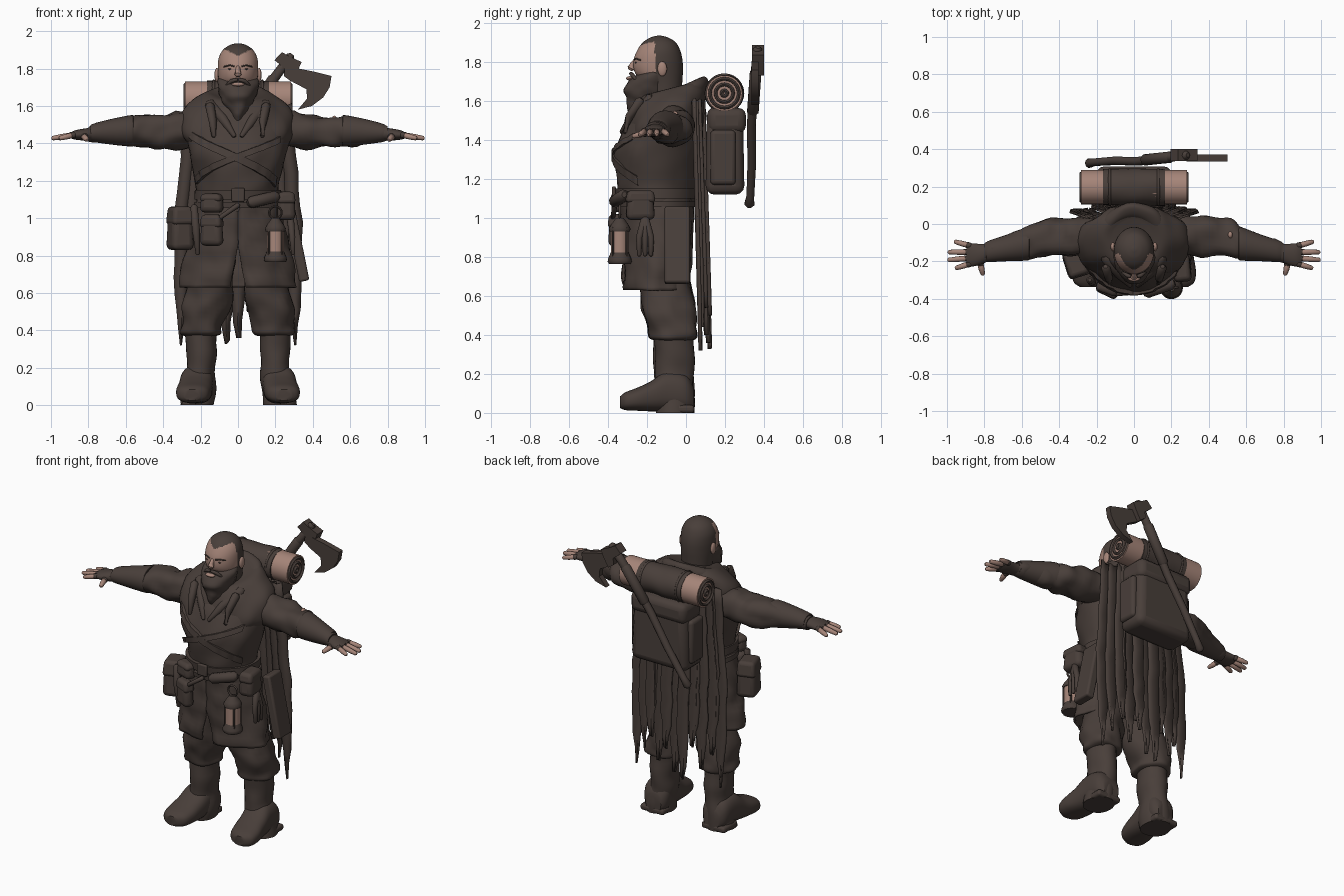
import bpy, bmesh, math, random
from mathutils import Vector, noise

if "Cube" in bpy.data.objects:
    bpy.data.objects.remove(bpy.data.objects["Cube"])

random.seed(4)


def material(name, c):
    m = bpy.data.materials.new(name)
    m.diffuse_color = (*c, 1)
    m.use_nodes = True
    m.node_tree.nodes["Principled BSDF"].inputs["Base Color"].default_value = m.diffuse_color
    return m


DARK = material("dark_brown", (0.066, 0.049, 0.042))
SKIN = material("warm_skin", (0.38, 0.235, 0.19))


def make(name, verts, faces, mat=DARK):
    me = bpy.data.meshes.new(name)
    me.from_pydata([tuple(v) for v in verts], [], faces)
    bm = bmesh.new()
    bm.from_mesh(me)
    bmesh.ops.recalc_face_normals(bm, faces=bm.faces)
    bm.to_mesh(me)
    bm.free()
    ob = bpy.data.objects.new(name, me)
    bpy.context.collection.objects.link(ob)
    me.materials.append(mat)
    return ob


def dense(rings, k=4):
    """Smooth interpolation through a list of (x, y, z, a, b) sections."""
    out, r = [], [rings[0]] + list(rings) + [rings[-1]]
    for i in range(1, len(r) - 2):
        for j in range(k):
            t = j / k
            out.append([0.5 * (2 * q + (s - p) * t + (2*p - 5*q + 4*s - u) * t*t + (3*q - p - 3*s + u) * t**3)
                        for p, q, s, u in zip(r[i-1], r[i], r[i+1], r[i+2])])
    return out + [list(rings[-1])]


def section(ring, t, axis="z", e=2.0):
    x, y, z, a, b = ring
    s, c = math.sin(t), math.cos(t)
    u = a * math.copysign(abs(s) ** (2 / e), s)
    v = -b * math.copysign(abs(c) ** (2 / e), c)
    return Vector({"z": (x+u, y+v, z), "x": (x, y+u, z+v), "y": (x+u, y, z+v)}[axis])


def loft(name, rings, axis="z", mat=DARK, n=28, e=2.0, wrinkle=0.0, freq=9, tilt=0.0, gap=None, k=4):
    rows, verts, faces = dense(rings, k), [], []
    for r in rows:
        g = gap(r[2]) if gap else 0
        ctr = Vector(r[:3])
        for i in range(n):
            t = g + (2*math.pi - 2*g) * i / (n - 1 if gap else n)
            p = section(r, t, axis, e)
            if wrinkle:
                p += (p - ctr).normalized() * noise.noise(p * freq) * wrinkle
            p.z += tilt * (p.y - r[1])
            verts.append(p)
    for j in range(len(rows) - 1):
        for i in range(n - 1 if gap else n):
            h = (i + 1) % n
            faces.append((j*n+i, j*n+h, (j+1)*n+h, (j+1)*n+i))
    if not gap:
        faces += [tuple(range(n)), tuple(range((len(rows)-1)*n, len(rows)*n))]
    return make(name, verts, faces, mat)


def tube(name, pts, r, mat=DARK, n=10, round_ends=True):
    """Rod following points; r is one radius or one per point."""
    pts = [Vector(p) for p in pts]
    rs = list(r) if isinstance(r, (list, tuple)) else [r] * len(pts)
    if round_ends:
        d0, d1 = (pts[1]-pts[0]).normalized(), (pts[-1]-pts[-2]).normalized()
        pts = [pts[0] - d0*rs[0]*0.6] + pts + [pts[-1] + d1*rs[-1]*0.6]
        rs = [rs[0]*0.5] + rs + [rs[-1]*0.5]
    verts, faces = [], []
    for i, p in enumerate(pts):
        d = (pts[min(i+1, len(pts)-1)] - pts[max(i-1, 0)]).normalized()
        a = d.cross(Vector((0.1, 0.2, 1)) if abs(d.z) < 0.9 else Vector((1, 0, 0))).normalized()
        b = d.cross(a)
        verts += [p + (a*math.cos(2*math.pi*k/n) + b*math.sin(2*math.pi*k/n)) * rs[i] for k in range(n)]
    for j in range(len(pts) - 1):
        faces += [(j*n+k, j*n+(k+1) % n, (j+1)*n+(k+1) % n, (j+1)*n+k) for k in range(n)]
    faces += [tuple(range(n)), tuple(range(len(verts)-n, len(verts)))]
    return make(name, verts, faces, mat)


def box(name, loc, size, rot=(0, 0, 0), bevel=0.015, mat=DARK, top=1.0):
    verts = [(x*size[0]/2*(top if z > 0 else 1), y*size[1]/2*(top if z > 0 else 1), z*size[2]/2)
             for z in (-1, 1) for x, y in ((-1, -1), (1, -1), (1, 1), (-1, 1))]
    ob = make(name, verts, [(0, 1, 2, 3), (4, 5, 6, 7), (0, 1, 5, 4), (1, 2, 6, 5), (2, 3, 7, 6), (3, 0, 4, 7)], mat)
    ob.location, ob.rotation_euler = loc, rot
    m = ob.modifiers.new("bevel", "BEVEL")
    m.width, m.segments = bevel, 3


def ball(name, loc, size, mat=DARK):
    bpy.ops.mesh.primitive_uv_sphere_add(segments=20, ring_count=12, location=loc)
    ob = bpy.context.object
    ob.name, ob.scale = name, size
    ob.data.materials.append(mat)


def ring(name, loc, R, r, rot=(0, 0, 0)):
    bpy.ops.mesh.primitive_torus_add(location=loc, rotation=rot, major_radius=R, minor_radius=r,
                                     major_segments=24, minor_segments=8)
    bpy.context.object.name = name
    bpy.context.object.data.materials.append(DARK)


def prism(name, pts, y0, y1):
    n = len(pts)
    return make(name, [(x, y, z) for y in (y0, y1) for x, z in pts], [tuple(range(n)), tuple(range(n, 2*n))] +
                [(i, (i+1) % n, n+(i+1) % n, n+i) for i in range(n)])


def band(name, rings, t0, t1, z0, z1, width, off=0.014, n=40):
    """Strap lying on a lofted body, running between two angles and heights."""
    rows, verts = dense(rings), []
    for i in range(n + 1):
        f = i / n
        for dz, o in ((-1, -0.01), (-1, off), (1, off), (1, -0.01)):
            z = z0 + (z1-z0)*f + dz*width/2
            r = list(min(rows, key=lambda q: abs(q[2]-z)))
            r[2], r[3], r[4] = z, r[3]+o, r[4]+o
            verts.append(section(r, t0 + (t1-t0)*f))
    return make(name, verts, [(4*i+k, 4*i+(k+1) % 4, 4*i+4+(k+1) % 4, 4*i+4+k) for i in range(n) for k in range(4)])


# Torso, skirt, shoulder mantle and hood that dips at the front
TORSO = [(0, -.15, 1.0, .225, .18), (0, -.152, 1.12, .213, .193), (0, -.152, 1.2, .222, .203), (0, -.15, 1.34, .262, .217),
         (0, -.125, 1.45, .28, .198), (0, -.095, 1.54, .255, .17), (0, -.075, 1.6, .16, .13)]
loft("torso", TORSO, wrinkle=.014, n=40)
skirt = loft("tunic_skirt", [(0, -.15, 1.12, .215, .19), (0, -.15, 1.0, .245, .185), (0, -.15, .85, .275, .18),
                             (0, -.15, .72, .3, .175), (0, -.15, .63, .31, .172)],
             wrinkle=.022, freq=11, n=48, gap=lambda z: max(0.005, (.86-z)*.6))
skirt.modifiers.new("cloth", "SOLIDIFY").thickness = .014
loft("shoulder_mantle", [(0, -.105, 1.42, .285, .205), (0, -.105, 1.47, .305, .208), (0, -.095, 1.555, .3, .195),
                         (0, -.085, 1.62, .24, .18), (0, -.075, 1.665, .165, .16), (0, -.075, 1.66, .1, .11)],
     wrinkle=.024, n=44, tilt=.26)
loft("hood_collar", [(0, -.075, 1.56, .2, .18), (0, -.07, 1.62, .19, .178), (0, -.065, 1.655, .155, .16),
                     (0, -.07, 1.65, .115, .125), (0, -.08, 1.6, .09, .1)], wrinkle=.02, n=36, tilt=.45)

# Belts, buckle and chest straps
band("belt", TORSO, -math.pi, math.pi, 1.125, 1.125, .05, .018, 64)
band("lower_belt", TORSO, -math.pi, math.pi, 1.07, 1.07, .03, .02, 64)
box("belt_buckle", (0, -.37, 1.125), (.07, .02, .075), bevel=.008)
band("chest_strap", TORSO, -1.1, 1.1, 1.45, 1.19, .045)
band("cross_strap", TORSO, -1.3, .9, 1.2, 1.42, .035)
for s in (-1, 1):
    tube("scarf_end", [(s*.15, -.235, 1.6), (s*.135, -.29, 1.52), (s*.13, -.315, 1.44)], [.025, .022, .012])
    tube("scarf_fold", [(s*.15, -.18, 1.61), (s*.08, -.265, 1.53), (s*.02, -.33, 1.44)], [.03, .028, .012])

# Head: face faces are skin below a receding hairline
head = loft("head", [(0, -.11, 1.56, .085, .085), (0, -.12, 1.68, .095, .1), (0, -.14, 1.75, .105, .124), (0, -.143, 1.81, .108, .125),
                     (0, -.14, 1.86, .102, .11), (0, -.137, 1.9, .08, .085), (0, -.137, 1.925, .045, .047), (0, -.137, 1.935, .01, .01)],
            n=60, k=8)
head.data.materials.append(SKIN)
for p in head.data.polygons:
    c = p.center
    p.material_index = int(c.y < -.16 and 1.70 < c.z < 1.87 + .45*abs(c.x))
loft("beard", [(0, -.155, 1.76, .09, .06), (0, -.172, 1.735, .107, .11), (0, -.187, 1.69, .105, .125), (0, -.195, 1.64, .092, .115),
               (0, -.215, 1.59, .062, .085), (0, -.245, 1.54, .028, .045), (0, -.262, 1.51, .006, .01)], wrinkle=.014, freq=20, tilt=.18)
tube("nose", [(0, -.258, 1.81), (0, -.274, 1.785), (0, -.282, 1.768)], [.011, .015, .019], SKIN)
ball("mouth", (0, -.289, 1.716), (.034, .018, .011), SKIN)
for s in (-1, 1):
    tube("moustache", [(s*.006, -.283, 1.741), (s*.035, -.276, 1.734), (s*.062, -.255, 1.708)], [.009, .011, .008])
    tube("eyebrow", [(s*.02, -.264, 1.812), (s*.045, -.258, 1.818), (s*.075, -.234, 1.81)], .004)
    ball("eye", (s*.042, -.255, 1.797), (.012, .007, .004))
    ball("ear", (s*.113, -.122, 1.765), (.013, .024, .038), SKIN)

for s in (-1, 1):
    # Arms, bracers, worn elbow patches and gloved hands with bare fingers
    loft("sleeve", [(s*.15, -.07, 1.48, .1, .092), (s*.3, -.065, 1.472, .106, .096), (s*.42, -.07, 1.462, .105, .09),
                    (s*.52, -.08, 1.46, .1, .086), (s*.58, -.1, 1.46, .085, .076), (s*.7, -.13, 1.457, .06, .055),
                    (s*.8, -.153, 1.45, .045, .036)], "x", wrinkle=.024, freq=12)
    loft("bracer", [(s*.56, -.1, 1.465, .085, .076), (s*.57, -.105, 1.467, .09, .084), (s*.68, -.128, 1.462, .071, .068),
                    (s*.78, -.147, 1.456, .056, .047), (s*.785, -.147, 1.455, .045, .035)], "x")
    ball("sleeve_patch", (s*.515, -.058, 1.532), (.012, .018, .016), SKIN)
    loft("glove", [(s*.77, -.15, 1.45, .045, .036), (s*.83, -.163, 1.447, .057, .031), (s*.87, -.165, 1.445, .062, .025),
                   (s*.895, -.165, 1.443, .055, .016)], "x")
    for y0, x1, y1 in ((-.117, .955, -.095), (-.15, .988, -.15), (-.182, .99, -.192), (-.212, .95, -.235)):
        a, b = Vector((s*.875, y0, 1.446)), Vector((s*x1, y1, 1.428))
        tube("finger_glove", [a, a.lerp(b, .2)], .017)
        tube("finger", [a.lerp(b, .15), a.lerp(b, .6), b], [.0155, .015, .012], SKIN)
    tube("thumb_glove", [(s*.825, -.19, 1.44), (s*.82, -.215, 1.434)], .02)
    tube("thumb", [(s*.822, -.21, 1.434), (s*.815, -.24, 1.427), (s*.808, -.268, 1.42)], [.017, .016, .012], SKIN)

    # Breeches and boots
    loft("breeches", [(s*.135, -.12, .8, .115, .13), (s*.152, -.105, .62, .118, .135), (s*.172, -.09, .52, .126, .135),
                      (s*.193, -.07, .43, .114, .128), (s*.195, -.068, .385, .112, .12), (s*.195, -.068, .37, .08, .09)], wrinkle=.022, freq=11)
    loft("boot_shaft", [(s*.2, -.065, .42, .088, .105), (s*.197, -.063, .3, .08, .1), (s*.197, -.06, .2, .078, .098),
                        (s*.21, -.06, .1, .088, .1), (s*.22, -.06, .0, .09, .1)], wrinkle=.012)
    loft("boot_foot", [(s*.21, .04, .07, .055, .06), (s*.214, 0, .1, .085, .095), (s*.22, -.1, .11, .09, .102), (s*.228, -.18, .085, .092, .077),
                       (s*.237, -.25, .07, .094, .059), (s*.243, -.31, .06, .08, .046), (s*.246, -.338, .055, .04, .03)], "y", e=2.5)
    box("boot_heel", (s*.222, -.03, .02), (.17, .145, .04), bevel=.015)

# Tattered cape made from broad overlapping strips with torn points
ends = (.32, .52, .42, .55, .33, .36, .5, .4, .54, .44, .32)
for i, zb in enumerate(ends):
    f, rows, verts = (i - 5) / 5, 14, []
    for j in range(rows + 1):
        g = j / rows
        z = 1.6 + (zb - 1.6) * g
        x = f * (.25 + .055*min(1, g*2))
        w = .037 * (1 if g < .8 else 1 - .85*(g - .8)/.2)
        lean = random.uniform(-.006, .006)
        y = .09 + .035*g - .06*f*f + .005*(-1)**i
        verts += [(x-w+lean, y+.006, z), (x+lean, y-.006, z), (x+w+lean, y+.006, z + random.uniform(0, .02))]
    cloth = make("cape_strip", verts, [(3*j+k, 3*j+k+1, 3*j+k+4, 3*j+k+3) for j in range(rows) for k in (0, 1)])
    cloth.modifiers.new("cloth", "SOLIDIFY").thickness = .012

# Backpack with flap, side pockets and bedroll
box("backpack", (0, .2, 1.345), (.41, .2, .45), bevel=.045, top=.92)
box("backpack_flap", (0, .21, 1.5), (.4, .195, .13), bevel=.04)
for s in (-1, 1):
    box("backpack_pocket", (s*.2, .19, 1.31), (.045, .13, .28), bevel=.02)
    tube("bedroll_end", [(s*.1, .197, 1.64), (s*.283, .197, 1.64)], .092, SKIN, 32, False)
    for R in (.074, .045, .014):
        ring("bedroll_spiral", (s*.283, .197, 1.64), R, .009, (0, math.pi/2, 0))
    ring("bedroll_tie", (s*.13, .197, 1.64), .094, .008, (0, math.pi/2, 0))
loft("bedroll_cover", [(-.165, .197, 1.64, .096, .095), (-.05, .197, 1.64, .098, .097), (.05, .197, 1.64, .098, .097),
                       (.165, .197, 1.64, .096, .095)], "x", wrinkle=.008)

# Axe slung across the back
tube("axe_handle", [(-.24, .325, 1.07), (-.215, .33, 1.11), (-.1, .338, 1.29), (.02, .335, 1.48), (.18, .355, 1.73), (.28, .368, 1.865)],
     [.026, .021, .023, .024, .026, .024])
tube("axe_grip_wrap", [(.06, .343, 1.545), (.19, .357, 1.745)], .031)
prism("axe_poll", [(.195, 1.845), (.235, 1.888), (.275, 1.865), (.34, 1.835), (.32, 1.79), (.285, 1.73), (.245, 1.76), (.25, 1.8)], .338, .4)
prism("axe_blade", [(.3, 1.805), (.4, 1.785), (.5, 1.76), (.49, 1.7), (.455, 1.645), (.395, 1.6), (.32, 1.58), (.37, 1.64), (.365, 1.69), (.28, 1.735)],
      .335, .372)


# Belt pouches and hanging gear
def pouch(name, loc, size, turn):
    box(name, loc, size, (0, 0, turn), .03, top=.85)
    box(name + "_flap", Vector(loc) + Vector((0, 0, size[2]*.3)), (size[0]*.98, size[1]*1.04, size[2]*.42), (0, 0, turn), .02, top=.85)


pouch("side_satchel", (-.31, -.21, .945), (.125, .15, .23), .3)
pouch("front_pouch", (-.14, -.35, .935), (.13, .07, .165), -.45)
pouch("upper_pouch", (-.14, -.335, 1.08), (.13, .08, .1), -.35)
pouch("hip_pouch", (.255, -.235, 1.065), (.1, .15, .15), .1)
tube("belt_roll", [(.07, -.365, 1.085), (.2, -.32, 1.115)], .032)
box("hip_case", (.315, -.045, .86), (.055, .13, .4), (0, -.2, 0), .012)
tube("knife_sheath", [(-.235, -.3, 1.06), (-.225, -.31, .94), (-.215, -.31, .81)], [.02, .022, .012])
tube("dagger", [(.0, -.365, 1.07), (-.1, -.375, 1.0)], [.014, .012])
for y in (-.24, -.21, -.18):
    tube("hanging_glove_finger", [(.28, -.21, 1.0), (.29, y, .9), (.295, y, .81)], [.02, .017, .011])

# Lantern
L = (.2, -.34)
tube("lantern_base", [(*L, .765), (*L, .775), (*L, .79), (*L, .825)], [.055, .062, .06, .045], n=20, round_ends=False)
tube("lantern_glass", [(*L, .82), (*L, .94)], .046, SKIN, 20, False)
tube("lantern_cap", [(*L, .93), (*L, .945), (*L, .965), (*L, 1.0)], [.052, .056, .045, .02], n=20, round_ends=False)
for k in range(4):
    a = math.pi/4 + k * math.pi / 2
    x, y = L[0] + .048*math.cos(a), L[1] + .048*math.sin(a)
    tube("lantern_bar", [(x, y, .8), (x, y, .95)], .006, n=6)
ring("lantern_handle", (*L, 1.03), .033, .006, (math.pi/2, 0, 0))

for ob in bpy.data.objects:
    bpy.ops.object.select_all(action="DESELECT")
    ob.select_set(True)
    bpy.context.view_layer.objects.active = ob
    bpy.ops.object.shade_smooth_by_angle(angle=math.radians(45))
